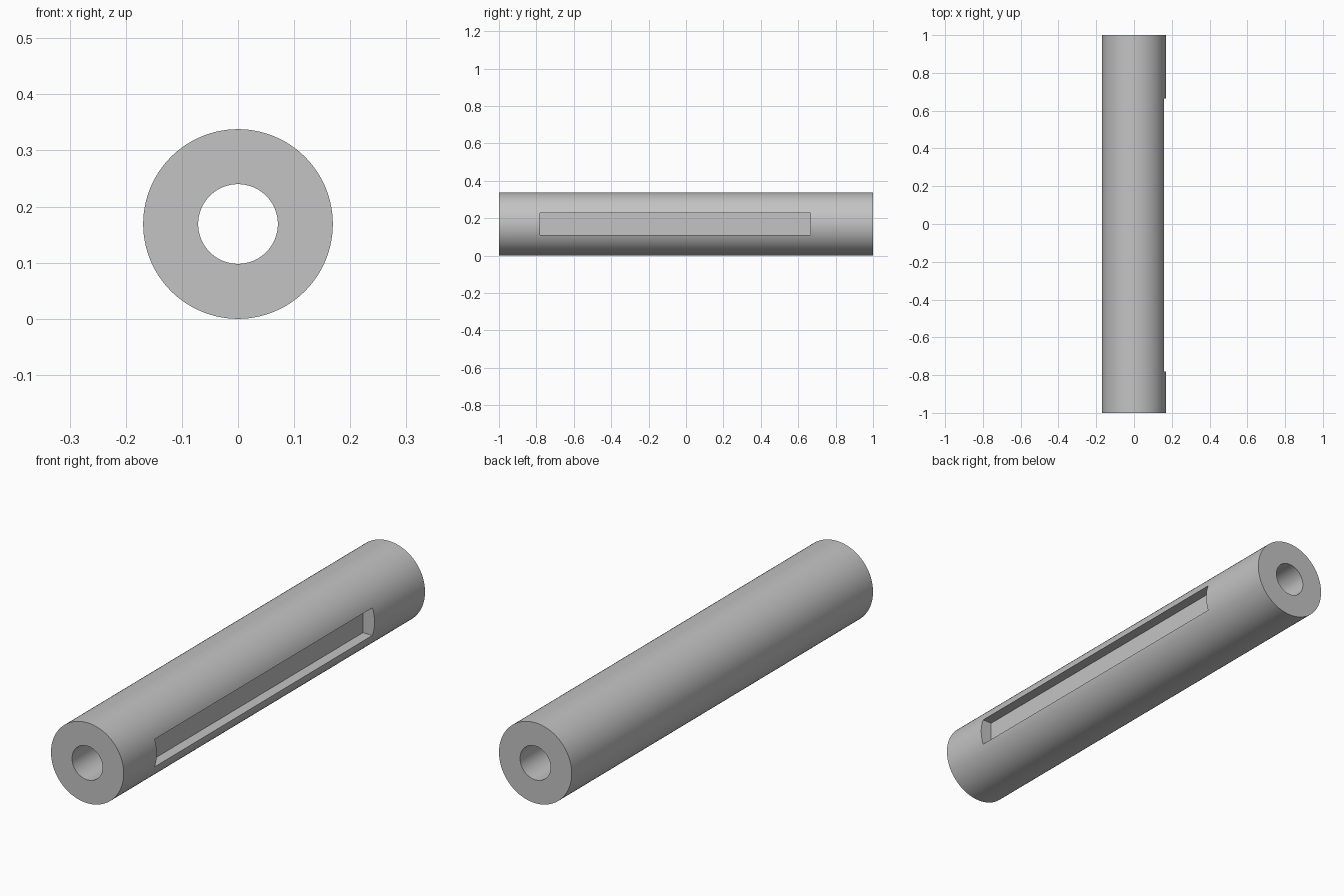
import bpy
import bmesh
import math
from mathutils import Matrix

default = bpy.data.objects.get("Cube")
if default:
    bpy.data.objects.remove(default, do_unlink=True)

RADIUS, BORE, HALF, SIDES = 0.169, 0.071, 1.0, 128

steel = bpy.data.materials.new("plain grey")
steel.use_nodes = True
grey = (0.55, 0.55, 0.55, 1)
steel.diffuse_color = grey
steel.node_tree.nodes["Principled BSDF"].inputs["Base Color"].default_value = grey


def add_object(name, bm):
    mesh = bpy.data.meshes.new(name)
    bmesh.ops.recalc_face_normals(bm, faces=bm.faces)
    bm.to_mesh(mesh)
    bm.free()
    mesh.materials.append(steel)
    obj = bpy.data.objects.new(name, mesh)
    bpy.context.collection.objects.link(obj)
    return obj


# Hollow shaft: a rectangular wall section spun around the y axis
bm = bmesh.new()
section = [bm.verts.new((r, y, 0)) for r, y in
           ((BORE, -HALF), (RADIUS, -HALF), (RADIUS, HALF), (BORE, HALF))]
edges = [bm.edges.new((section[i], section[(i + 1) % 4])) for i in range(4)]
bmesh.ops.spin(bm, geom=section + edges, cent=(0, 0, 0), axis=(0, 1, 0),
               angle=math.tau, steps=SIDES, use_merge=True)
bmesh.ops.remove_doubles(bm, verts=bm.verts, dist=1e-5)
bmesh.ops.translate(bm, verts=bm.verts, vec=(0, 0, RADIUS))
shaft = add_object("hollow_shaft", bm)

# Keyway: a flat-bottomed rectangular pocket in the +x side
bm = bmesh.new()
x0, x1, y0, y1, width = 0.115, 0.25, -0.78, 0.665, 0.116
bmesh.ops.create_cube(bm, size=1, matrix=Matrix.Translation(
    ((x0 + x1) / 2, (y0 + y1) / 2, RADIUS)) @ Matrix.Diagonal((x1 - x0, y1 - y0, width, 1)))
cutter = add_object("keyway_cutter", bm)
cutter.hide_render = True

cut = shaft.modifiers.new("keyway", "BOOLEAN")
cut.operation = "DIFFERENCE"
cut.solver = "EXACT"
cut.object = cutter
bpy.ops.object.select_all(action="DESELECT")
shaft.select_set(True)
bpy.context.view_layer.objects.active = shaft
bpy.ops.object.modifier_apply(modifier=cut.name)
bpy.data.objects.remove(cutter, do_unlink=True)

# Round walls smooth, rims and keyway edges sharp
bpy.ops.object.shade_smooth_by_angle(angle=math.radians(30))
